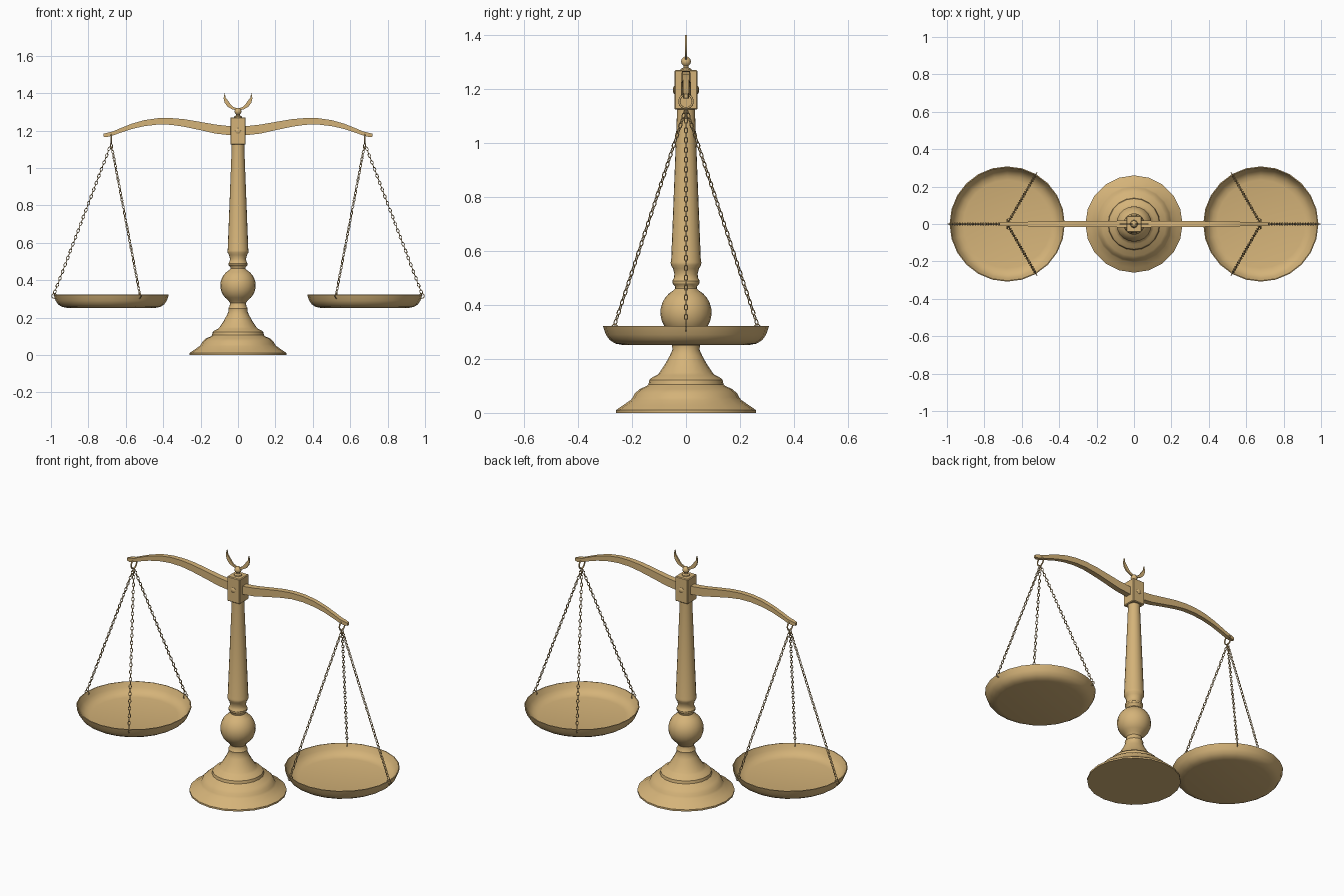
import bpy, bmesh, math
from mathutils import Vector, Matrix

if "Cube" in bpy.data.objects:
    bpy.data.objects.remove(bpy.data.objects["Cube"])

brass = bpy.data.materials.new("warm brass")
brass.diffuse_color = (0.66, 0.45, 0.19, 1)
brass.use_nodes = True
brass.node_tree.nodes["Principled BSDF"].inputs["Base Color"].default_value = brass.diffuse_color


def finish(name, bm, angle=35):
    """Clean up, smooth by angle and link as an object."""
    bmesh.ops.remove_doubles(bm, verts=bm.verts, dist=1e-5)
    bmesh.ops.recalc_face_normals(bm, faces=bm.faces)
    for f in bm.faces:
        f.smooth = True
    for e in bm.edges:
        e.smooth = e.calc_face_angle(0) < math.radians(angle)
    me = bpy.data.meshes.new(name)
    bm.to_mesh(me)
    bm.free()
    me.materials.append(brass)
    ob = bpy.data.objects.new(name, me)
    bpy.context.collection.objects.link(ob)
    return ob


def lathe(name, profile, sides, loc=(0, 0, 0), angle=35):
    bm = bmesh.new()
    rings = []
    for r, z in profile:
        rings.append([bm.verts.new((loc[0] + r * math.cos(2 * math.pi * i / sides),
                                    loc[1] + r * math.sin(2 * math.pi * i / sides),
                                    loc[2] + z)) for i in range(sides)])
    for a, b in zip(rings, rings[1:]):
        for i in range(sides):
            j = (i + 1) % sides
            bm.faces.new((a[i], a[j], b[j], b[i]))
    return finish(name, bm, angle)


def add_torus(bm, mat, rx, ry, wire, n=10, m=5):
    """Oval ring in the local xy plane."""
    g = []
    for i in range(n):
        a = 2 * math.pi * i / n
        row = []
        for k in range(m):
            b = 2 * math.pi * k / m
            w = wire * math.cos(b)
            row.append(bm.verts.new(mat @ Vector(((rx + w) * math.cos(a),
                                                  (ry + w) * math.sin(a),
                                                  wire * math.sin(b)))))
        g.append(row)
    for i in range(n):
        for k in range(m):
            i2, k2 = (i + 1) % n, (k + 1) % m
            bm.faces.new((g[i][k], g[i2][k], g[i2][k2], g[i][k2]))


# Turned stand: stepped foot, ball and tapering column
ball = [(0.095 * math.cos(math.radians(a)), 0.372 + 0.095 * math.sin(math.radians(a)))
        for a in range(-56, 62, 13)]
stand = [(0, 0), (0.26, 0), (0.26, 0.010), (0.235, 0.027), (0.205, 0.048), (0.197, 0.058),
         (0.190, 0.072), (0.172, 0.088), (0.146, 0.100), (0.139, 0.106), (0.136, 0.122),
         (0.125, 0.132), (0.108, 0.140), (0.098, 0.150), (0.078, 0.180), (0.060, 0.212),
         (0.050, 0.235), (0.052, 0.250), (0.045, 0.260), (0.043, 0.278)]
stand += ball
stand += [(0.040, 0.462), (0.041, 0.470), (0.050, 0.480), (0.051, 0.490), (0.045, 0.500),
          (0.043, 0.515), (0.048, 0.535), (0.056, 0.548), (0.057, 0.558), (0.055, 0.565),
          (0.034, 1.10), (0.034, 1.13), (0, 1.13)]
lathe("stand", stand, 20)

# Bevelled pivot block
bm = bmesh.new()
bmesh.ops.create_cube(bm, size=1, matrix=Matrix.Translation((0, 0, 1.198))
                      @ Matrix.Diagonal((0.082, 0.086, 0.146, 1)))
bmesh.ops.bevel(bm, geom=bm.edges[:], offset=0.004, segments=1, affect='EDGES')
finish("pivot_block", bm, 30)

# Domed pivot pin on both faces
for label, sign in (("front", -1), ("back", 1)):
    pin = lathe(label + "_pivot_pin", [(0.015, -0.005), (0.015, 0.001), (0.011, 0.004), (0, 0.006)], 14)
    pin.location = (0, sign * 0.043, 1.198)
    pin.rotation_euler = (-sign * math.pi / 2, 0, 0)

# Curved balance beam: x, centre z, half height, half width
half = [(0, 1.198, 0.024, 0.018), (0.04, 1.199, 0.024, 0.018), (0.12, 1.208, 0.024, 0.017),
        (0.20, 1.224, 0.022, 0.016), (0.29, 1.241, 0.020, 0.016), (0.36, 1.249, 0.018, 0.015),
        (0.43, 1.249, 0.017, 0.014), (0.50, 1.240, 0.016, 0.013), (0.57, 1.222, 0.014, 0.012),
        (0.63, 1.200, 0.012, 0.012), (0.67, 1.184, 0.011, 0.012), (0.70, 1.177, 0.011, 0.011),
        (0.718, 1.175, 0.008, 0.007)]
bm = bmesh.new()
prev = None
for x, z, h, w in [(-p[0],) + p[1:] for p in half[:0:-1]] + half:
    sec = [bm.verts.new((x, sy * w, z + sz * h)) for sy, sz in ((-1, -1), (1, -1), (1, 1), (-1, 1))]
    if prev:
        for i in range(4):
            j = (i + 1) % 4
            bm.faces.new((prev[i], prev[j], sec[j], sec[i]))
    else:
        bm.faces.new(sec)
    prev = sec
bm.faces.new(prev)
finish("balance_beam", bm, 40)

# Finial knob and its pair of horns
lathe("finial_knob", [(0, 1.265), (0.022, 1.268), (0.020, 1.276), (0.010, 1.281), (0.010, 1.287),
                      (0.017, 1.294), (0.019, 1.303), (0.016, 1.313), (0.009, 1.320), (0, 1.322)], 14)
horn = [(0.005, 1.308), (0.030, 1.313), (0.055, 1.327), (0.071, 1.348), (0.077, 1.372),
        (0.071, 1.402), (0.066, 1.376), (0.052, 1.358), (0.041, 1.342), (0.028, 1.328), (0.005, 1.318)]
for label, s in (("left", -1), ("right", 1)):
    bm = bmesh.new()
    f = bm.faces.new([bm.verts.new((s * x, -0.004, z)) for x, z in horn])
    ext = bmesh.ops.extrude_face_region(bm, geom=[f])
    bmesh.ops.translate(bm, vec=(0, 0.008, 0),
                        verts=[v for v in ext["geom"] if isinstance(v, bmesh.types.BMVert)])
    finish(label + "_finial_horn", bm)

# Pans with hanging rings, chains and rim rings
pan = [(0, 0.252), (0.235, 0.252), (0.262, 0.257), (0.283, 0.270), (0.297, 0.290), (0.308, 0.322),
       (0.303, 0.323), (0.290, 0.294), (0.276, 0.277), (0.258, 0.266), (0.235, 0.261), (0, 0.260)]
for label, s in (("left", -1), ("right", 1)):
    cx = s * 0.678
    lathe(label + "_pan", pan, 24, (cx, 0, 0))

    bm = bmesh.new()
    add_torus(bm, Matrix.Translation((cx, 0, 1.155)) @ Matrix.Rotation(math.pi / 2, 4, 'Y'),
              0.025, 0.025, 0.004, 18, 8)
    finish(label + "_hanging_ring", bm, 60)

    bm = bmesh.new()
    top = Vector((cx, 0, 1.130))
    for k in range(3):
        a = 2 * math.pi * k / 3 + (math.pi if s < 0 else 0)
        out = Vector((math.cos(a), math.sin(a), 0))
        rim = Vector((cx, 0, 0.316)) + out * 0.305
        # ring through the rim, standing in the radial plane
        add_torus(bm, Matrix.Translation(rim) @ Matrix.Rotation(a, 4, 'Z')
                  @ Matrix.Rotation(math.pi / 2, 4, 'X'), 0.013, 0.013, 0.0025, 12, 5)
        end = rim + Vector((0, 0, 0.012))
        d = end - top
        turn = d.to_track_quat('X', 'Z').to_matrix().to_4x4()
        count = 44
        for i in range(count):
            p = top + d * ((i + 0.5) / count)
            twist = Matrix.Rotation(math.pi / 2 * (i % 2), 4, 'X')
            add_torus(bm, Matrix.Translation(p) @ turn @ twist, 0.0118, 0.0065, 0.0022)
    finish(label + "_chains", bm, 80)
